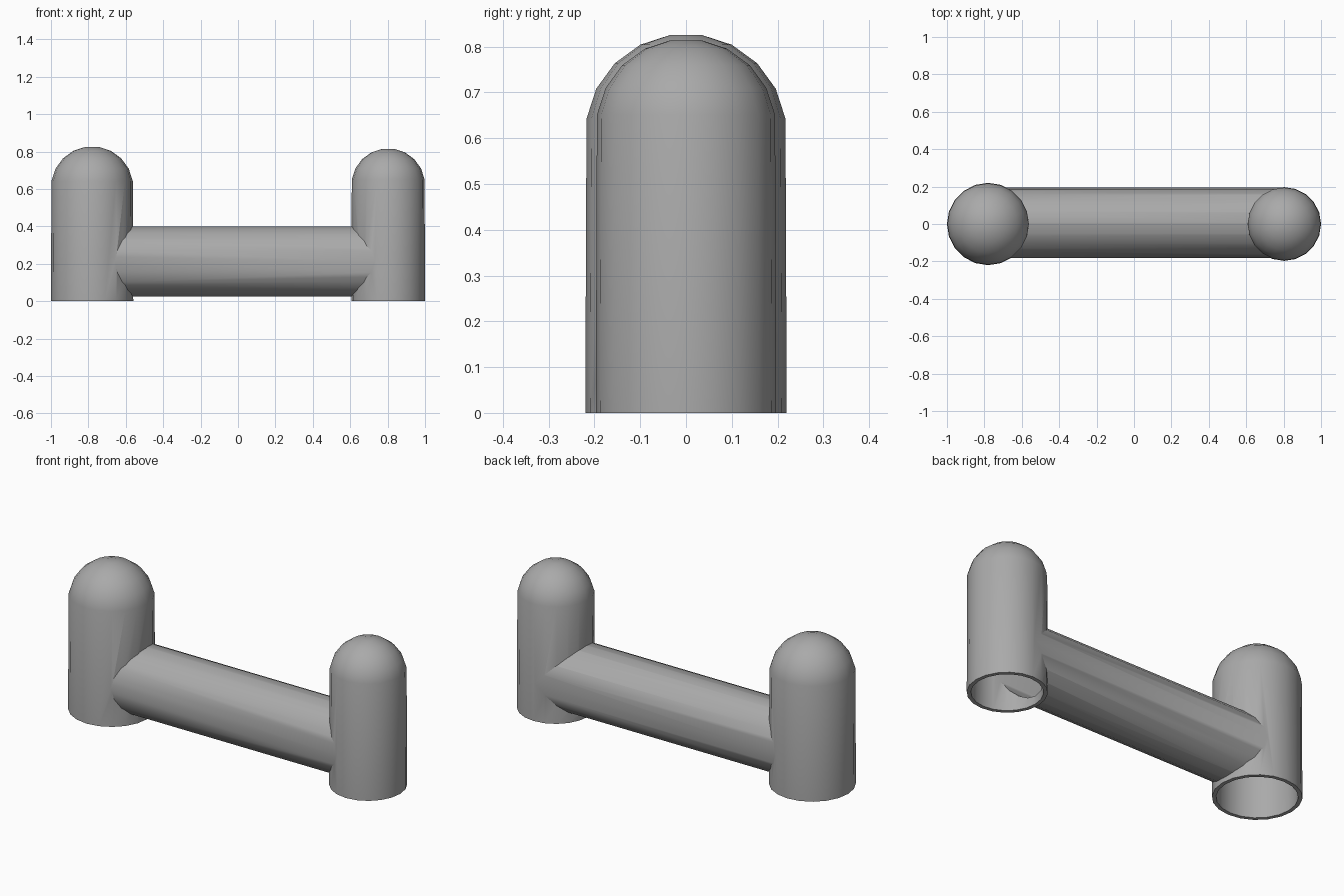
import bpy, bmesh
from math import sin, cos, radians, pi
from mathutils import Matrix

cube = bpy.data.objects.get("Cube")
if cube:
    bpy.data.objects.remove(cube)

SIDES = 20
WALL = 0.02
PIPE_R, PIPE_Y, PIPE_Z = 0.188, 0.007, 0.212
# name, x position, radius, height of the dome centre
POSTS = [("right_post", -0.78, 0.22, 0.608), ("left_post", 0.803, 0.197, 0.62)]

grey = bpy.data.materials.new("mid grey")
grey.use_nodes = True
colour = (0.4, 0.4, 0.4, 1)
grey.diffuse_color = colour
grey.node_tree.nodes["Principled BSDF"].inputs["Base Color"].default_value = colour


def turned(name, profile, matrix):
    """Closed solid of revolution about z from (radius, height) pairs."""
    bm = bmesh.new()
    rings = [[bm.verts.new((r * cos(2 * pi * i / SIDES), r * sin(2 * pi * i / SIDES), z))
              for i in range(SIDES)] for r, z in profile]
    for low, high in zip(rings, rings[1:]):
        for i in range(SIDES):
            j = (i + 1) % SIDES
            bm.faces.new((low[i], low[j], high[j], high[i]))
    bm.faces.new(rings[0][::-1])
    bm.faces.new(rings[-1])
    bm.transform(matrix)
    mesh = bpy.data.meshes.new(name)
    bm.to_mesh(mesh)
    bm.free()
    mesh.materials.append(grey)
    obj = bpy.data.objects.new(name, mesh)
    bpy.context.collection.objects.link(obj)
    return obj


def domed(name, x, r, centre, base):
    dome = [(r * cos(radians(a)), centre + r * sin(radians(a))) for a in range(9, 90, 18)]
    return turned(name, [(r, base)] + dome, Matrix.Translation((x, 0, 0)))


def pipe(name, r):
    start, end = POSTS[0][1], POSTS[1][1]
    matrix = Matrix.Translation((start, PIPE_Y, PIPE_Z)) @ Matrix.Rotation(pi / 2, 4, "Y")
    return turned(name, [(r, 0), (r, end - start)], matrix)


def combine(target, tool, operation):
    mod = target.modifiers.new(tool.name, "BOOLEAN")
    mod.operation = operation
    mod.solver = "EXACT"
    mod.object = tool
    bpy.context.view_layer.objects.active = target
    bpy.ops.object.modifier_apply(modifier=mod.name)
    bpy.data.objects.remove(tool)


# Outer shell: two domed posts joined by the cross pipe
frame = pipe("pipe_frame", PIPE_R)
for name, x, r, centre in POSTS:
    combine(frame, domed(name, x, r, centre, 0), "UNION")

# Hollow bores, open at the feet and running through the pipe
combine(frame, pipe("pipe_bore", PIPE_R - WALL), "DIFFERENCE")
for name, x, r, centre in POSTS:
    combine(frame, domed(name + "_bore", x, r - WALL, centre, -0.1), "DIFFERENCE")

bpy.ops.object.select_all(action="DESELECT")
frame.select_set(True)
bpy.context.view_layer.objects.active = frame
bpy.ops.object.shade_smooth_by_angle(angle=radians(32))
